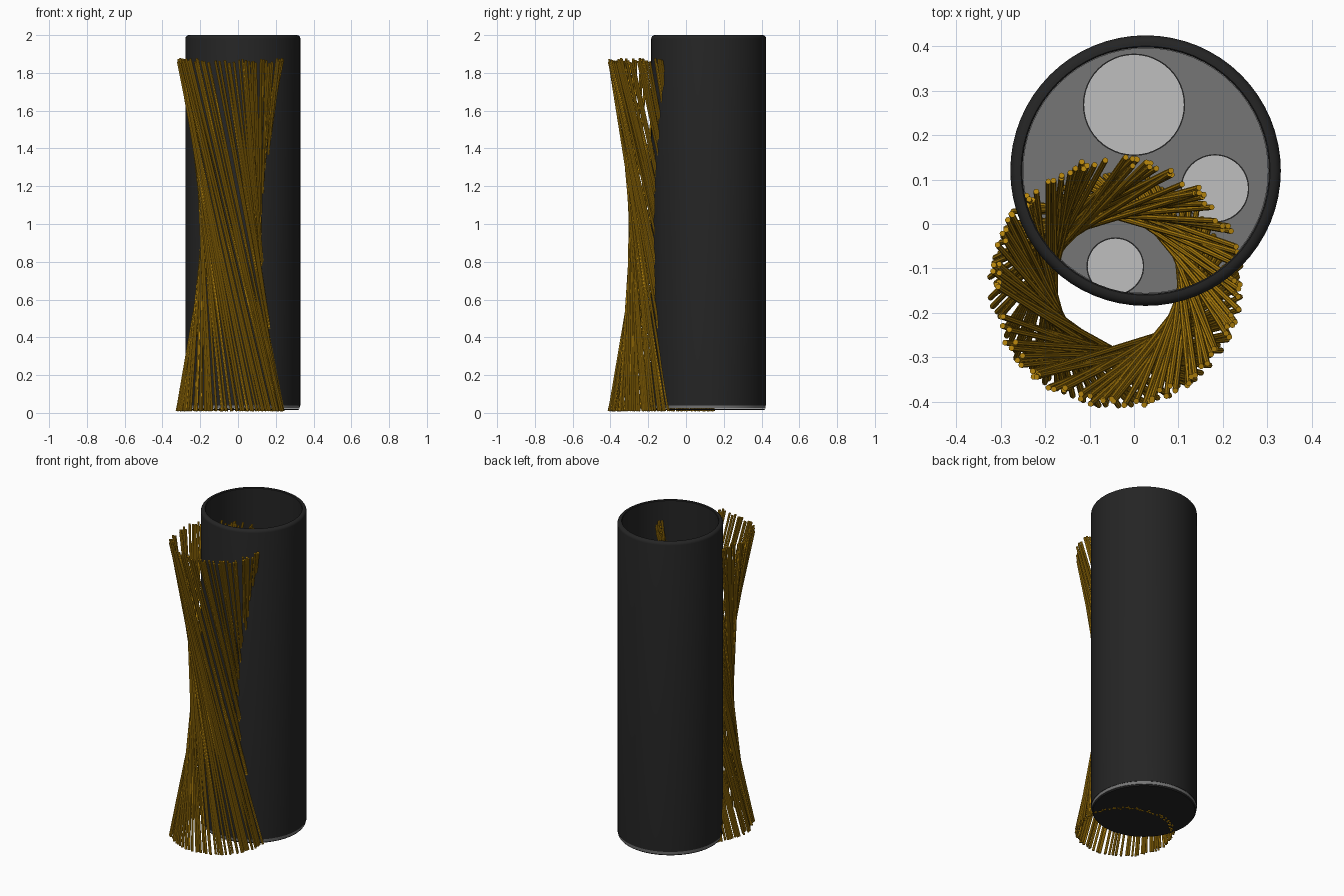
import bpy
import bmesh
import random
from math import sin, cos, pi, radians
from mathutils import Vector

random.seed(7)
if "Cube" in bpy.data.objects:
    bpy.data.objects.remove(bpy.data.objects["Cube"])


def material(name, r, g, b):
    m = bpy.data.materials.new(name)
    m.use_nodes = True
    m.diffuse_color = (r, g, b, 1)
    bsdf = next(n for n in m.node_tree.nodes if n.type == 'BSDF_PRINCIPLED')
    bsdf.inputs["Base Color"].default_value = (r, g, b, 1)
    return m


BLACK = material("matte black", 0.018, 0.018, 0.018)
GREY = material("mid grey", 0.18, 0.18, 0.18)
PALE = material("pale grey", 0.52, 0.52, 0.52)
GOLD = material("golden straw", 0.48, 0.24, 0.004)

CUP = Vector((0.026, 0.12, 0))       # cup axis
BUNDLE = Vector((-0.041, -0.13, 0))  # stick bundle axis


def finish(name, bm, mat):
    bmesh.ops.recalc_face_normals(bm, faces=bm.faces)
    mesh = bpy.data.meshes.new(name)
    bm.to_mesh(mesh)
    bm.free()
    mesh.materials.append(mat)
    ob = bpy.data.objects.new(name, mesh)
    bpy.context.collection.objects.link(ob)
    bpy.ops.object.select_all(action='DESELECT')
    ob.select_set(True)
    bpy.context.view_layer.objects.active = ob
    bpy.ops.object.shade_smooth_by_angle(angle=radians(35))
    return ob


def lathe(name, profile, mat, closed=False, steps=64):
    """Spin (radius, height) points about the cup axis."""
    bm = bmesh.new()
    verts = [bm.verts.new((r, 0, z)) for r, z in profile]
    edges = [bm.edges.new(p) for p in zip(verts, verts[1:])]
    if closed:
        edges.append(bm.edges.new((verts[-1], verts[0])))
    bmesh.ops.spin(bm, geom=verts + edges, cent=(0, 0, 0), axis=(0, 0, 1),
                   angle=2 * pi, steps=steps)
    bmesh.ops.remove_doubles(bm, verts=bm.verts, dist=1e-4)
    ob = finish(name, bm, mat)
    ob.location = CUP
    return ob


def disc(name, x, y, z, radius, depth, mat):
    bm = bmesh.new()
    bmesh.ops.create_cone(bm, cap_ends=True, segments=48, radius1=radius,
                          radius2=radius, depth=depth)
    ob = finish(name, bm, mat)
    ob.location = (x, y, z + depth / 2)


# Cup wall: open tube with a rounded lip
R, INNER, TOP, LIP = 0.304, 0.277, 2.0, 0.018
lip = [(R - LIP + LIP * cos(a), TOP - LIP + LIP * sin(a))
       for a in (i * pi / 8 for i in range(5))]
lathe("cup_wall", [(INNER, 0.04), (R, 0.04)] + lip +
      [(INNER + 0.003, TOP), (INNER, TOP - 0.004)], BLACK, closed=True)

# Grey plug: shows as a thin rim under the wall and as the cup floor
FLOOR = 0.2
lathe("cup_plug", [(0, FLOOR), (INNER - 0.001, FLOOR), (INNER - 0.001, 0.04),
                   (R - 0.002, 0.04), (R - 0.004, 0.022), (0, 0.022)], GREY)

# Dark underside plate
lathe("cup_base", [(0, 0.021), (R - 0.006, 0.021), (R - 0.01, 0.014),
                   (0, 0.014)], BLACK)

# Pale round spots on the cup floor, each with a fine dark edge
for i, (x, y, r) in enumerate([(0, 0.268, 0.115), (0.182, 0.08, 0.077),
                               (-0.042, -0.095, 0.065)]):
    disc(f"spot_edge_{i + 1}", x, y, FLOOR, r, 0.002, BLACK)
    disc(f"floor_spot_{i + 1}", x, y, FLOOR, r - 0.003, 0.004, PALE)

# Twisted bundle of straight sticks
COUNT = 125
bm = bmesh.new()
for i in range(COUNT):
    angle = 2 * pi * i / COUNT + random.uniform(-0.04, 0.04)
    twist = radians(random.uniform(104, 120))
    low_r = random.uniform(0.262, 0.284)
    top_r = random.uniform(0.262, 0.284)
    low = BUNDLE + Vector((low_r * cos(angle), low_r * sin(angle), 0.01))
    top = BUNDLE + Vector((top_r * cos(angle - twist), top_r * sin(angle - twist),
                           random.uniform(1.85, 1.878)))
    axis = top - low
    turn = axis.to_track_quat('Z', 'Y').to_matrix().to_4x4()
    turn.translation = (low + top) / 2
    bmesh.ops.create_cone(bm, cap_ends=True, segments=8, radius1=0.0065,
                          radius2=0.0065, depth=axis.length, matrix=turn)
finish("stick_bundle", bm, GOLD)
